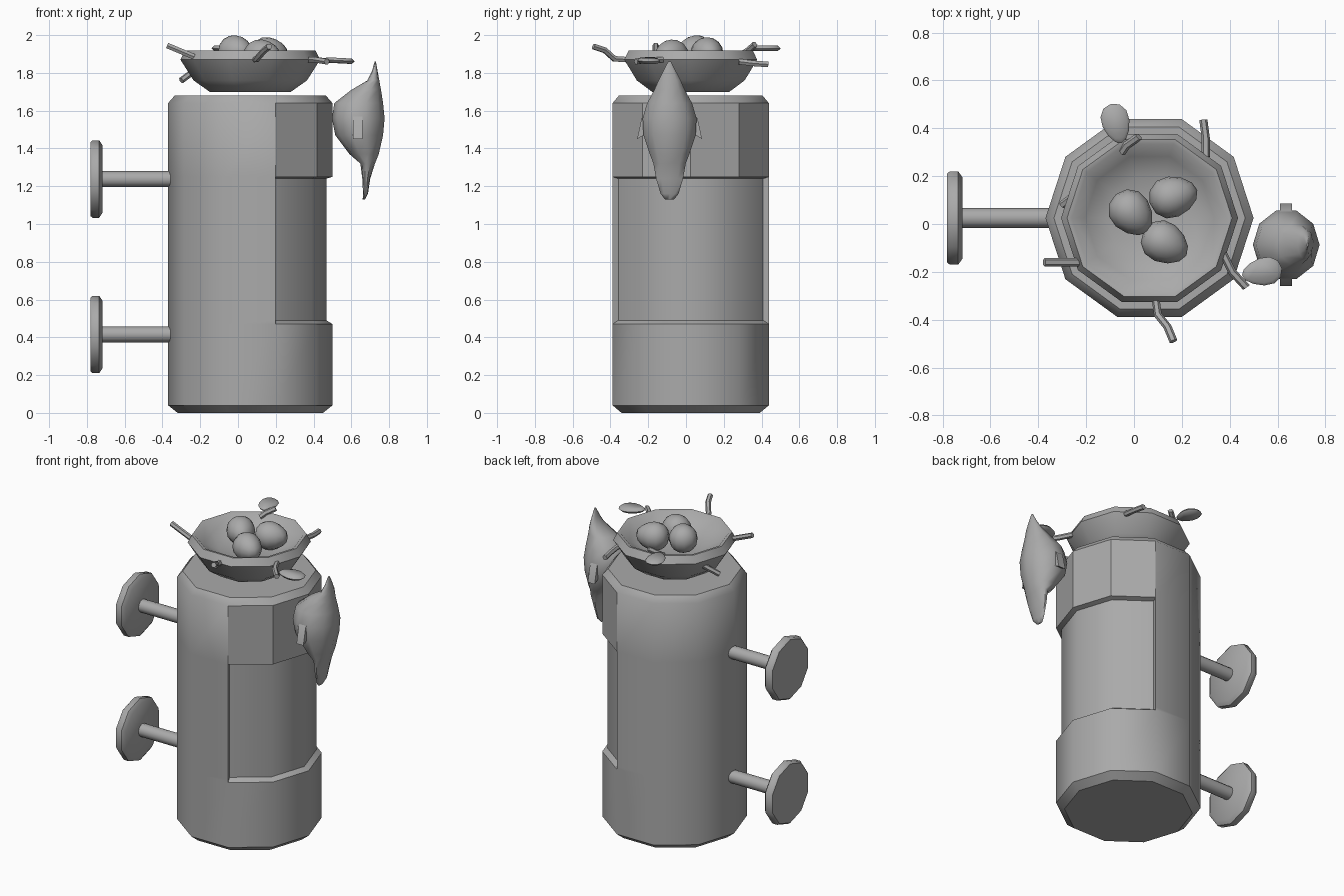
import bpy, bmesh, math
from math import sin, cos, radians, pi
from mathutils import Vector, Matrix

cube = bpy.data.objects.get("Cube")
if cube:
    bpy.data.objects.remove(cube, do_unlink=True)

GREY = (0.4, 0.4, 0.4, 1)
grey = bpy.data.materials.new("plain_grey")
grey.use_nodes = True
grey.diffuse_color = GREY
grey.node_tree.nodes["Principled BSDF"].inputs["Base Color"].default_value = GREY

CX, CY = 0.065, 0.025      # axis shared by the post and the nest


def finish(name, bm, angle=40):
    bmesh.ops.remove_doubles(bm, verts=bm.verts, dist=0.0005)
    bmesh.ops.recalc_face_normals(bm, faces=bm.faces)
    mesh = bpy.data.meshes.new(name)
    bm.to_mesh(mesh)
    bm.free()
    mesh.materials.append(grey)
    obj = bpy.data.objects.new(name, mesh)
    bpy.context.collection.objects.link(obj)
    bpy.ops.object.select_all(action='DESELECT')
    obj.select_set(True)
    bpy.context.view_layer.objects.active = obj
    bpy.ops.object.shade_smooth_by_angle(angle=radians(angle))
    return obj


def loft(name, rings, angle=40):
    """Skin a closed solid over rings of equal point count."""
    bm = bmesh.new()
    rows = [[bm.verts.new(p) for p in ring] for ring in rings]
    n = len(rows[0])
    for a, b in zip(rows, rows[1:]):
        for i in range(n):
            j = (i + 1) % n
            bm.faces.new((a[i], a[j], b[j], b[i]))
    bm.faces.new(rows[0])
    bm.faces.new(rows[-1])
    return finish(name, bm, angle)


def circle(r, z, n=10):
    return [Vector((r * cos(2 * pi * i / n), r * sin(2 * pi * i / n), z)) for i in range(n)]


def lathe(name, profile, matrix, n=10, angle=40):
    return loft(name, [[matrix @ p for p in circle(r, z, n)] for r, z in profile], angle)


# Ten-sided post with a recessed panel over the four +x sides
R, INNER = 0.435, 0.403
columns = [(-72, 1), (-36, 1), (0, 1), (36, 1), (72, 1), (72, 0), (108, 0),
           (144, 0), (180, 0), (216, 0), (252, 0), (288, 0)]
levels = [(R - 0.05, 0, 0), (R, 0.04, 0), (R, 0.47, 0), (R, 0.49, 1),
          (R, 1.24, 1), (R, 1.25, 0), (R, 1.64, 0), (R - 0.035, 1.68, 0)]
rings = []
for r, z, recessed in levels:
    ring = []
    for a, panel in columns:
        rr = INNER if recessed and panel else r
        ring.append((CX + rr * cos(radians(a)), CY + rr * sin(radians(a)), z))
    rings.append(ring)
post = loft("post", rings)
for f in post.data.polygons:          # facets above the panel stay flat
    if 1.3 < f.center.z < 1.6 and f.center.x > CX + 0.2:
        f.use_smooth = False

# Wall pegs: rod and bevelled disc, along -x
for label, z in (("lower", 0.415), ("upper", 1.238)):
    along = Matrix.Translation((0, CY, z)) @ Matrix.Rotation(-pi / 2, 4, 'Y')
    lathe(label + "_peg_rod", [(0.042, 0.34), (0.042, 0.73)], along, 12)
    lathe(label + "_peg_disc", [(0.18, 0.718), (0.205, 0.735), (0.205, 0.77), (0.195, 0.782)],
          along, 10)

# Nest bowl
nest_profile = [(0.215, 1.70), (0.30, 1.76), (0.37, 1.87), (0.345, 1.918), (0.325, 1.915),
                (0.27, 1.86), (0.18, 1.82), (0.06, 1.81)]
lathe("nest", nest_profile, Matrix.Translation((CX, CY, 0)), 10, 55)

# Eggs, each with one end narrower
eggs = [((-0.01, 0.045, 1.912), -50), ((0.165, 0.115, 1.902), 15), ((0.13, -0.08, 1.89), -30)]
for i, (loc, turn) in enumerate(eggs):
    bm = bmesh.new()
    bmesh.ops.create_uvsphere(bm, u_segments=12, v_segments=8, radius=0.086)
    for v in bm.verts:
        k = 1 - 2 * v.co.x
        v.co = Vector((v.co.x * 1.2, v.co.y * k, v.co.z * k))
    bm.transform(Matrix.Translation(loc) @ Matrix.Rotation(radians(turn), 4, 'Z'))
    finish(f"egg_{i + 1}", bm, 60)

# Twigs stuck through the rim
twigs = [
    [(-0.375, -0.16, 1.945), (-0.22, -0.16, 1.88)],
    [(0.09, -0.31, 1.87), (0.10, -0.38, 1.875), (0.14, -0.43, 1.92), (0.165, -0.49, 1.94)],
    [(0.37, -0.12, 1.87), (0.41, -0.20, 1.87), (0.47, -0.265, 1.86)],
    [(0.30, 0.28, 1.86), (0.30, 0.36, 1.85), (0.29, 0.435, 1.845)],
    [(-0.05, 0.30, 1.90), (-0.03, 0.33, 1.92), (0.02, 0.365, 1.95)],
    [(-0.30, 0.08, 1.76), (-0.22, 0.14, 1.82)],
]
for i, path in enumerate(twigs):
    pts = [Vector(p) for p in path]
    turn = (pts[-1] - pts[0]).to_track_quat('Z', 'Y')
    loft(f"twig_{i + 1}", [[p + turn @ c for c in circle(0.017, 0, 6)] for p in pts], 50)

# Leaves on two of the twigs: thin discs, narrower at the stem
leaves = [((0.535, -0.20, 1.865), 10, 3), ((-0.075, 0.42, 1.93), 105, 0)]
for i, (loc, turn, tilt) in enumerate(leaves):
    place = (Matrix.Translation(loc) @ Matrix.Rotation(radians(turn), 4, 'Z')
             @ Matrix.Rotation(radians(tilt), 4, 'Y'))
    rings = []
    for r, z in ((0.055, -0.014), (0.068, 0), (0.055, 0.014)):
        rings.append([place @ Vector((p.x * 1.25, p.y * (0.85 + 3 * p.x), z))
                      for p in circle(r, z, 12)])
    loft(f"leaf_{i + 1}", rings, 60)

# Bird clinging to the post: (height, inner x, outer x, half width)
BY = -0.087
sections = [(1.13, 0.66, 0.672, 0.025), (1.16, 0.662, 0.688, 0.05), (1.24, 0.658, 0.70, 0.075),
            (1.32, 0.648, 0.725, 0.09), (1.37, 0.59, 0.745, 0.11), (1.47, 0.515, 0.768, 0.145),
            (1.56, 0.497, 0.776, 0.15), (1.64, 0.51, 0.768, 0.125), (1.71, 0.60, 0.757, 0.085),
            (1.76, 0.685, 0.748, 0.062), (1.81, 0.71, 0.739, 0.035), (1.86, 0.723, 0.73, 0.008)]
rings = []
for z, x0, x1, w in sections:
    mid, half = (x0 + x1) / 2, (x1 - x0) / 2
    rings.append([(mid + half * c.x, BY + w * c.y, z) for c in circle(1, 0, 10)])
loft("bird_body", rings, 60)

# Folded wings
outline = [(0.09, 1.62), (0.148, 1.56), (0.172, 1.45), (0.12, 1.48)]
for side, s in (("left", 1), ("right", -1)):
    loft(side + "_wing", [[(x, BY + s * y, z) for y, z in outline] for x in (0.61, 0.66)], 40)
